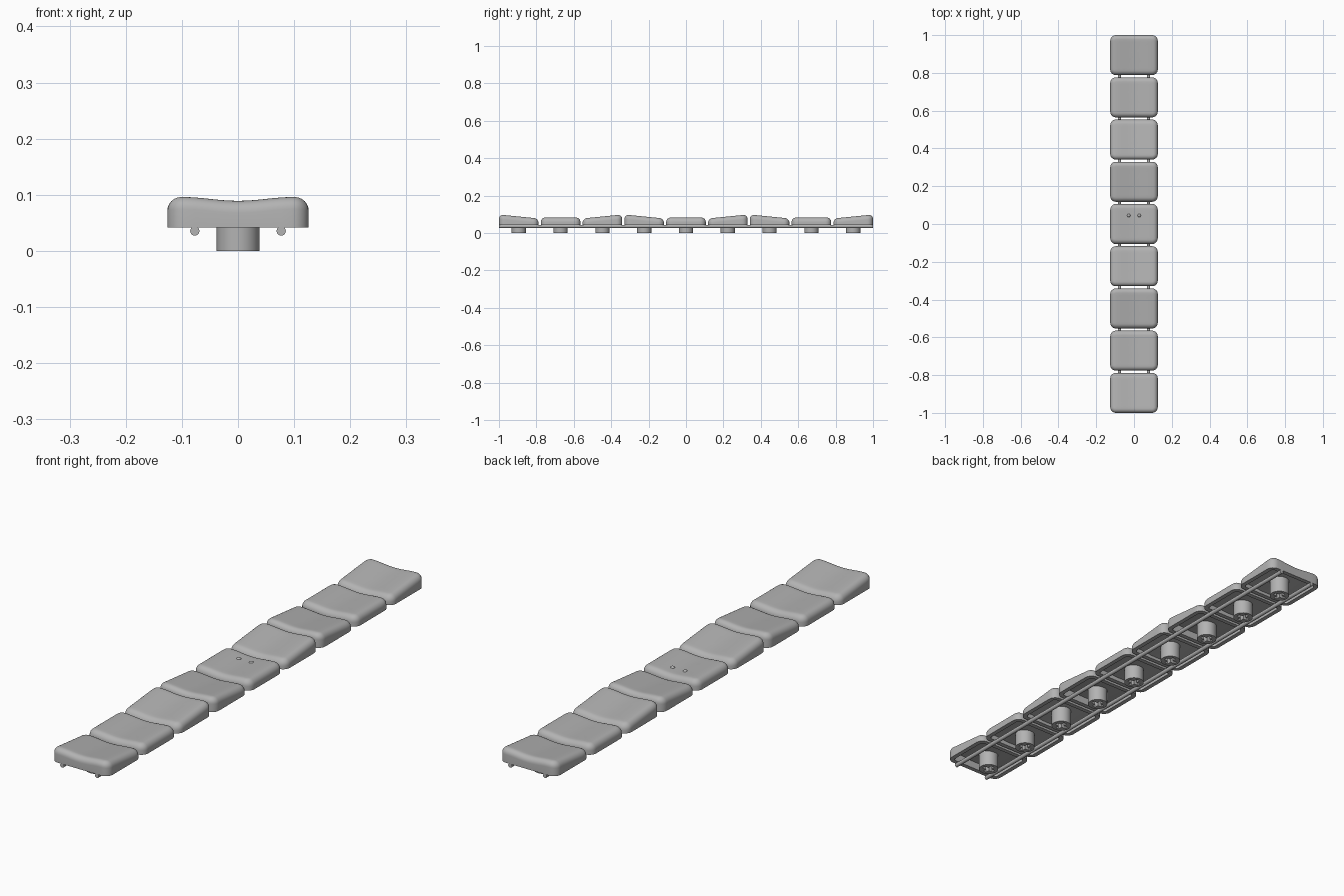
import bpy, bmesh, math
from math import sin, cos, pi

cube = bpy.data.objects.get("Cube")
if cube:
    bpy.data.objects.remove(cube)

PITCH, COUNT = 0.2235, 9
HALF_X, HALF_Y, CORNER = 0.126, 0.106, 0.03
BOTTOM, FILLET, WALL, SKIN = 0.042, 0.024, 0.018, 0.018
STEM_TOP = 0.068

grey = bpy.data.materials.new("light_grey_plastic")
grey.use_nodes = True
colour = (0.45, 0.45, 0.45, 1)
grey.diffuse_color = colour
grey.node_tree.nodes["Principled BSDF"].inputs["Base Color"].default_value = colour


def add_object(name, data, location=(0, 0, 0)):
    ob = bpy.data.objects.new(name, data)
    ob.location = location
    bpy.context.collection.objects.link(ob)
    return ob


def smooth(ob, angle=35):
    bpy.ops.object.select_all(action='DESELECT')
    ob.select_set(True)
    bpy.context.view_layer.objects.active = ob
    bpy.ops.object.shade_smooth_by_angle(angle=math.radians(angle))


def mesh_from(name, bm):
    bmesh.ops.recalc_face_normals(bm, faces=bm.faces)
    me = bpy.data.meshes.new(name)
    bm.to_mesh(me)
    bm.free()
    me.materials.append(grey)
    return me


def outline(inset, scale=1.0, corner_steps=6, edge_steps=10):
    """Rounded rectangle with subdivided edges, so it can follow the dish."""
    hx, hy = HALF_X - inset, HALF_Y - inset
    r = max(CORNER - inset, 0.005)
    pts = []
    for q, (sx, sy) in enumerate(((1, 1), (-1, 1), (-1, -1), (1, -1))):
        arc = []
        for i in range(corner_steps + 1):
            a = (q + i / corner_steps) * pi / 2
            arc.append((sx * (hx - r) + r * cos(a), sy * (hy - r) + r * sin(a)))
        pts += arc
        # straight run to the next corner
        x0, y0 = arc[-1]
        x1, y1 = (-x0, y0) if q % 2 == 0 else (x0, -y0)
        for i in range(1, edge_steps):
            t = i / edge_steps
            pts.append((x0 + (x1 - x0) * t, y0 + (y1 - y0) * t))
    return [(x * scale, y * scale) for x, y in pts]


def cap_mesh(name, tilt):
    """Hollow key cap: dished top, rounded rim, straight walls, open underside."""
    def top(x, y):
        x = max(-0.1, min(0.1, x))
        base = 0.0825 + (0.0055 if tilt else 0)
        return base - 0.0035 * (1 + cos(pi * x / 0.1)) + tilt * 0.1 * y

    bm = bmesh.new()
    rings = []

    def ring(inset, height, scale=1.0):
        rings.append([bm.verts.new((x, y, height(x, y)))
                      for x, y in outline(inset, scale)])

    floor = lambda x, y: BOTTOM
    ceiling = lambda x, y: top(x, y) - SKIN
    for s in (0.1, 0.4, 0.7, 1.0):
        ring(WALL, ceiling, s)
    ring(WALL, floor)
    ring(0, floor)
    for i in range(7):
        a = i / 6 * pi / 2
        drop = FILLET * (1 - sin(a))
        ring(FILLET * (1 - cos(a)), lambda x, y: top(x, y) - drop)
    for s in (0.85, 0.7, 0.5, 0.3, 0.1):
        ring(FILLET, top, s)
    for a, b in zip(rings, rings[1:]):
        for i in range(len(a)):
            j = (i + 1) % len(a)
            bm.faces.new((a[i], a[j], b[j], b[i]))
    bm.faces.new(rings[0])
    bm.faces.new(rings[-1])
    return mesh_from(name, bm)


def stem_mesh():
    """Round post with a cross-shaped socket."""
    cu = bpy.data.curves.new("stem_profile", 'CURVE')
    cu.dimensions, cu.fill_mode = '2D', 'BOTH'
    cu.extrude = STEM_TOP / 2
    circle = [(0.038 * cos(i * pi / 24), 0.038 * sin(i * pi / 24)) for i in range(48)]
    arm, w = 0.025, 0.0075
    cross = []
    for q in range(4):
        c, s = round(cos(q * pi / 2)), round(sin(q * pi / 2))
        for x, y in ((arm, -w), (arm, w), (w, w)):
            cross.append((c * x - s * y, s * x + c * y))
    for pts in (circle, cross):
        sp = cu.splines.new('POLY')
        sp.points.add(len(pts) - 1)
        for p, (x, y) in zip(sp.points, pts):
            p.co = (x, y, 0, 1)
        sp.use_cyclic_u = True
    helper = add_object("stem_profile", cu)
    me = bpy.data.meshes.new_from_object(
        helper.evaluated_get(bpy.context.evaluated_depsgraph_get()))
    bpy.data.objects.remove(helper)
    bm = bmesh.new()
    bm.from_mesh(me)
    bmesh.ops.remove_doubles(bm, verts=bm.verts, dist=1e-5)
    return mesh_from("stem", bm)


# Key caps and stems: tilted, flat, tilted the other way, repeated
caps = {t: cap_mesh(n, t) for n, t in (("cap_front", -1), ("cap_flat", 0), ("cap_back", 1))}
stem = stem_mesh()
for k in range(COUNT):
    y = (k - COUNT // 2) * PITCH
    smooth(add_object(f"key_cap_{k + 1}", caps[k % 3 - 1], (0, y, 0)))
    smooth(add_object(f"stem_{k + 1}", stem, (0, y, STEM_TOP / 2)))

# Connecting rods and locating bumps on the middle cap
for side, sx in (("right", -1), ("left", 1)):
    bm = bmesh.new()
    bmesh.ops.create_cone(bm, cap_ends=True, segments=24, radius1=0.0082,
                          radius2=0.0082, depth=2)
    rod = add_object(f"{side}_rod", mesh_from("rod", bm), (sx * 0.077, 0, 0.0355))
    rod.rotation_euler.x = pi / 2
    smooth(rod)

    bm = bmesh.new()
    bmesh.ops.create_uvsphere(bm, u_segments=20, v_segments=12, radius=0.01)
    smooth(add_object(f"{side}_bump", mesh_from("bump", bm), (sx * 0.028, 0.045, 0.072)))
